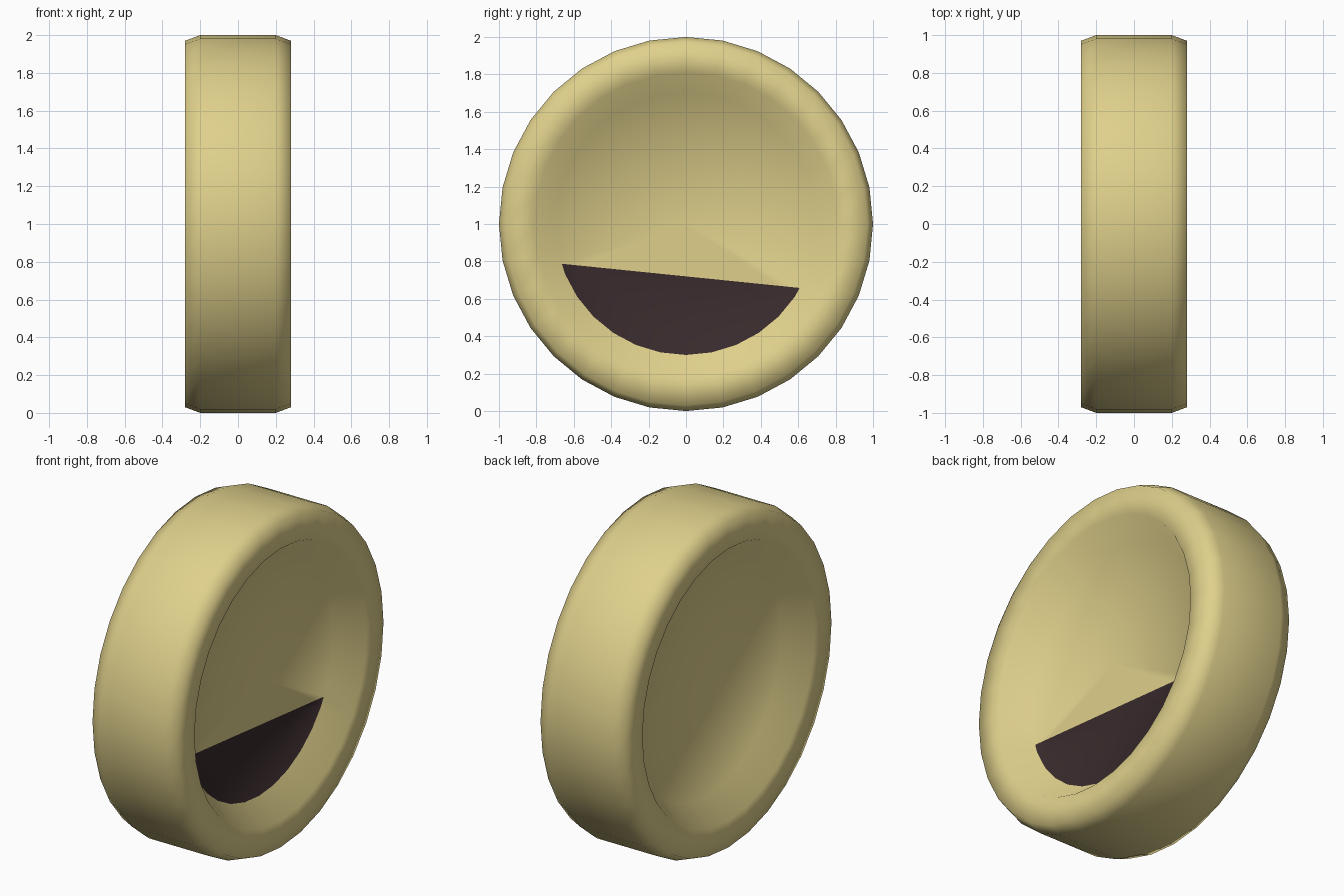
import bpy, bmesh, math
from mathutils import Vector

if "Cube" in bpy.data.objects:
    bpy.data.objects.remove(bpy.data.objects["Cube"])


def material(name, rgb):
    m = bpy.data.materials.new(name)
    m.diffuse_color = (*rgb, 1.0)
    m.use_nodes = True
    m.node_tree.nodes["Principled BSDF"].inputs["Base Color"].default_value = m.diffuse_color
    return m


tan = material("pale_tan", (0.74, 0.63, 0.26))
dark = material("dark_brown", (0.040, 0.023, 0.025))

# Half profile (x along the axis, radius), mirrored to the other side
half = [(0.14, 0.0), (0.14, 0.70), (0.28, 0.81), (0.28, 0.97), (0.20, 1.0)]
profile = half + [(-x, r) for x, r in reversed(half)]

# Round body: profile spun about the x axis in 32 steps
bm = bmesh.new()
verts = [bm.verts.new((x, 0, r)) for x, r in profile]
edges = [bm.edges.new(pair) for pair in zip(verts, verts[1:])]
bmesh.ops.spin(bm, geom=verts + edges, cent=(0, 0, 0), axis=(1, 0, 0),
               angle=math.tau, steps=32, use_duplicate=False)
bmesh.ops.remove_doubles(bm, verts=bm.verts, dist=1e-4)
bmesh.ops.recalc_face_normals(bm, faces=bm.faces)


def is_floor(f):
    return all(abs(v.co.x - 0.14) < 1e-4 for v in f.verts)


# Dark segment: cut the floor of the right-hand dish along a sloping line
cut_point = Vector((0, 0, -0.28))
cut_normal = Vector((0, 0.13, 1.28)).normalized()
floor = [f for f in bm.faces if is_floor(f)]
geom = set(floor)
for f in floor:
    geom.update(f.edges)
    geom.update(f.verts)
bmesh.ops.bisect_plane(bm, geom=list(geom), dist=1e-5,
                       plane_co=cut_point, plane_no=cut_normal)
for f in bm.faces:
    f.smooth = True
    if is_floor(f) and (f.calc_center_median() - cut_point).dot(cut_normal) < 0:
        f.material_index = 1

# Stand it on the ground
bmesh.ops.translate(bm, verts=bm.verts, vec=(0, 0, 1))
mesh = bpy.data.meshes.new("dished_disc")
bm.to_mesh(mesh)
bm.free()
mesh.materials.append(tan)
mesh.materials.append(dark)
obj = bpy.data.objects.new("dished_disc", mesh)
bpy.context.collection.objects.link(obj)
